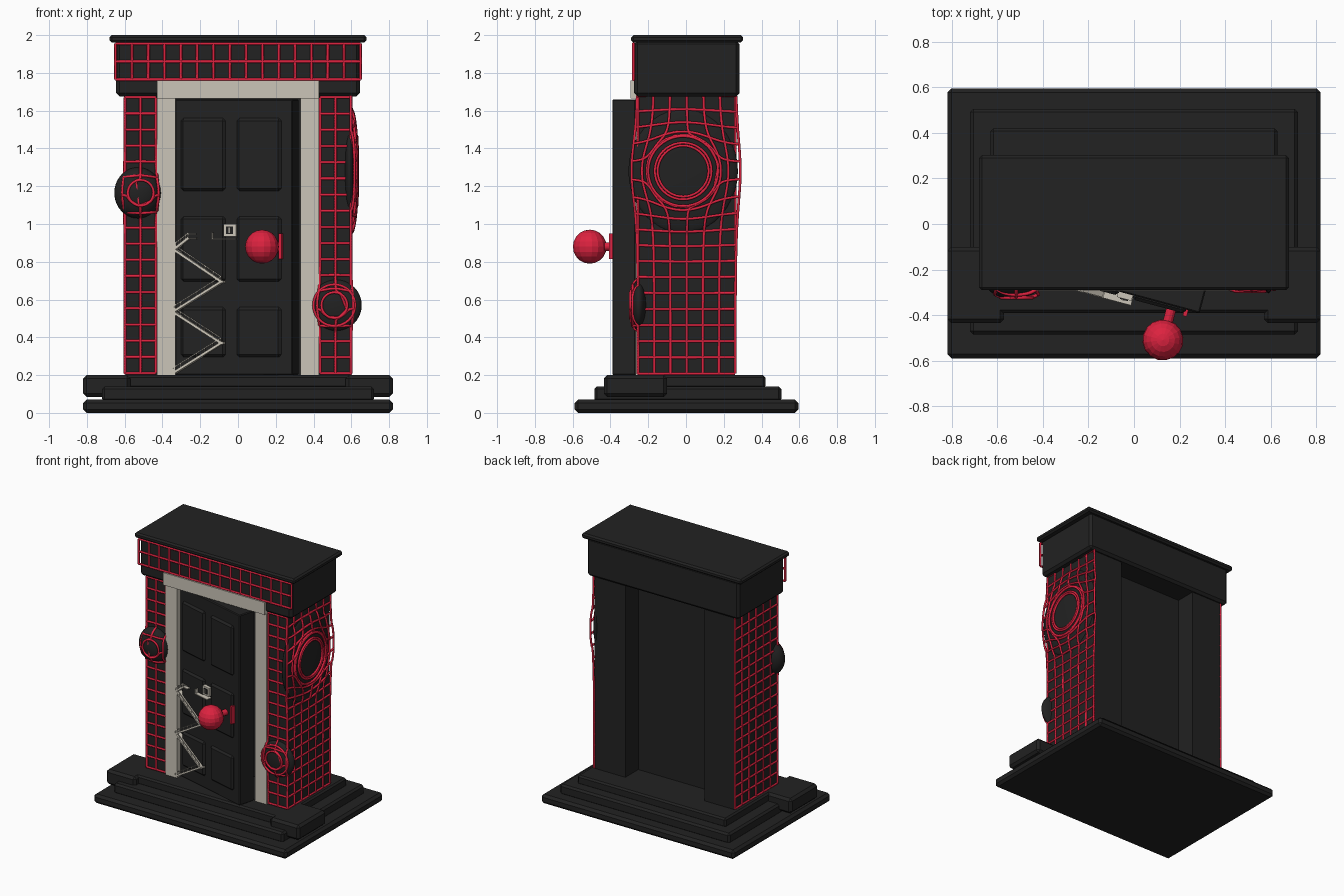
import bpy, bmesh, math
from mathutils import Vector, Matrix

cube = bpy.data.objects.get("Cube")
if cube:
    bpy.data.objects.remove(cube)


def material(name, rgb):
    m = bpy.data.materials.new(name)
    m.use_nodes = True
    m.diffuse_color = (*rgb, 1)
    m.node_tree.nodes["Principled BSDF"].inputs["Base Color"].default_value = (*rgb, 1)
    return m


BLACK = material("charcoal black", (0.016, 0.016, 0.016))
RED = material("crimson red", (0.72, 0.016, 0.05))
CREAM = material("warm cream", (0.6, 0.56, 0.48))

# Door swings about its left edge
DOOR = Matrix.Translation((-0.335, -0.225, 0)) @ Matrix.Rotation(math.radians(-15), 4, 'Z')
WORLD = Matrix.Identity(4)


def finish(name, bm, mat, frame=WORLD, smooth=False):
    bmesh.ops.recalc_face_normals(bm, faces=bm.faces)
    mesh = bpy.data.meshes.new(name)
    for f in bm.faces:
        f.smooth = smooth
    bm.to_mesh(mesh)
    bm.free()
    mesh.materials.append(mat)
    ob = bpy.data.objects.new(name, mesh)
    ob.matrix_world = frame
    bpy.context.collection.objects.link(ob)
    return ob


def box(name, x, y, z, mat, bevel=0, frame=WORLD):
    bm = bmesh.new()
    size = Matrix.Diagonal((x[1] - x[0], y[1] - y[0], z[1] - z[0], 1))
    mid = Matrix.Translation((sum(x) / 2, sum(y) / 2, sum(z) / 2))
    bmesh.ops.create_cube(bm, size=1, matrix=mid @ size)
    ob = finish(name, bm, mat, frame)
    if bevel:
        mod = ob.modifiers.new("Bevel", 'BEVEL')
        mod.width = bevel
        mod.segments = 1
    return ob


def dome(name, centre, radii, mat):
    bm = bmesh.new()
    m = Matrix.Translation(centre) @ Matrix.Diagonal((*radii, 1))
    bmesh.ops.create_uvsphere(bm, u_segments=32, v_segments=20, radius=1, matrix=m)
    return finish(name, bm, mat, smooth=True)


def wires(name, paths, mat, radius):
    """Sweep thin tubes along paths given as (points, closed)."""
    cu = bpy.data.curves.new(name, 'CURVE')
    cu.dimensions = '3D'
    cu.bevel_depth = radius
    cu.bevel_resolution = 1
    cu.use_fill_caps = True
    for pts, closed in paths:
        s = cu.splines.new('POLY')
        s.points.add(len(pts) - 1)
        s.use_cyclic_u = closed
        for p, co in zip(s.points, pts):
            p.co = (*co, 1)
    cu.materials.append(mat)
    ob = bpy.data.objects.new(name, cu)
    bpy.context.collection.objects.link(ob)
    return ob


def spread(a, b, n):
    return [a + (b - a) * i / n for i in range(n + 1)]


def net(name, place, u, v, nu, nv, bulge=None, rings=()):
    """Mortar net; lines are pushed away from the bulge centre and lifted over it."""
    def point(a, b):
        h = 0.004
        if bulge:
            cu, cv, hole, reach, height = bulge
            d = Vector((a - cu, b - cv))
            r = max(d.length, 0.0001)
            far = (r ** 3 + hole ** 3) ** (1 / 3)
            d *= far / r
            a, b = cu + d.x, cv + d.y
            h += height * math.sqrt(max(0, 1 - (far / reach) ** 2))
        return place(a, b, h)
    fine = 6 if bulge else 1
    paths = [([point(a, b) for b in spread(*v, nv * fine)], False) for a in spread(*u, nu)]
    paths += [([point(a, b) for a in spread(*u, nu * fine)], False) for b in spread(*v, nv)]
    for r in rings:
        h = 0.006 + bulge[4] * math.sqrt(max(0, 1 - (r / bulge[3]) ** 2))
        angles = spread(0, math.tau, 40)[:-1]
        paths.append(([place(bulge[0] + r * math.cos(t), bulge[1] + r * math.sin(t), h)
                       for t in angles], True))
    return wires(name, paths, RED, 0.008)


# Stepped base
box("base_slab", (-0.82, 0.82), (-0.59, 0.595), (0, 0.07), BLACK, 0.018)
box("middle_step", (-0.72, 0.72), (-0.485, 0.505), (0.06, 0.14), BLACK, 0.014)
box("top_step", (-0.63, 0.63), (-0.39, 0.42), (0.13, 0.2), BLACK, 0.012)
for side, s in (("left", 1), ("right", -1)):
    box(side + "_step_block", sorted((s * 0.57, s * 0.82)), (-0.435, -0.1),
        (0.085, 0.2), BLACK, 0.018)
    # Pillars and door frame posts
    box(side + "_pillar", sorted((s * 0.335, s * 0.595)), (-0.25, 0.257), (0.2, 1.7), BLACK)
    box(side + "_frame_post", sorted((s * 0.33, s * 0.43)), (-0.268, -0.15),
        (0.2, 1.68), CREAM)

# Recessed back wall, lintel and cap
box("back_wall", (-0.34, 0.34), (0.06, 0.1), (0.2, 1.7), BLACK)
box("frame_head", (-0.43, 0.43), (-0.293, -0.15), (1.665, 1.76), CREAM)
box("lintel", (-0.645, 0.645), (-0.274, 0.284), (1.675, 1.97), BLACK, 0.018)
box("cap", (-0.68, 0.68), (-0.29, 0.302), (1.96, 2.0), BLACK, 0.012)

# Round bulges swelling out of the brickwork
dome("side_bulge", (0.59, -0.015, 1.28), (0.04, 0.29, 0.33), BLACK)
dome("upper_front_bulge", (-0.53, -0.25, 1.165), (0.125, 0.08, 0.135), BLACK)
dome("lower_front_bulge", (0.52, -0.25, 0.57), (0.135, 0.045, 0.135), BLACK)

# Red mortar nets
Z = (0.21, 1.67)
net("left_side_net", lambda a, b, h: (0.593 + h, a, b), (-0.253, 0.26), Z, 6, 17,
    (-0.015, 1.28, 0.19, 0.33, 0.036), (0.135, 0.15, 0.185))
net("right_side_net", lambda a, b, h: (-0.593 - h, a, b), (-0.253, 0.26), Z, 6, 17)


def front(a, b, h):
    return (a, -0.25 - h, b)


net("right_front_net", front, (-0.598, -0.435), Z, 2, 17,
    (-0.515, 1.165, 0.07, 0.13, 0.08), (0.068,))
net("left_front_net", front, (0.435, 0.598), Z, 2, 17,
    (0.51, 0.57, 0.07, 0.135, 0.045), (0.068, 0.11))
net("lintel_net", lambda a, b, h: (a, -0.274 - h, b), (-0.648, 0.648), (1.765, 1.955), 15, 2)

# Door leaf with six raised panels
box("door", (0, 0.645), (0, 0.13), (0.2, 1.66), BLACK, 0.006, DOOR)
for col in ((0.036, 0.28), (0.342, 0.586)):
    for row in ((0.295, 0.56), (0.695, 1.04), (1.175, 1.56)):
        box("door_panel", col, (-0.018, 0.01), row, BLACK, 0.016, DOOR)

# Knob, stem and back plate
bm = bmesh.new()
bmesh.ops.create_uvsphere(bm, u_segments=16, v_segments=10, radius=0.09,
                          matrix=Matrix.Translation((0.52, -0.155, 0.88)))
finish("door_knob", bm, RED, DOOR)
bm = bmesh.new()
bmesh.ops.create_cone(bm, cap_ends=True, segments=12, radius1=0.022, radius2=0.022, depth=0.1,
                      matrix=Matrix.Translation((0.52, -0.05, 0.88))
                      @ Matrix.Rotation(math.pi / 2, 4, 'X'))
finish("knob_stem", bm, RED, DOOR)
box("lock_plate", (0.576, 0.594), (-0.03, 0), (0.815, 0.95), RED, 0, DOOR)

# Tiny cream shutter plate and shelf
box("small_plate", (0.275, 0.342), (-0.025, 0), (0.935, 1.0), CREAM, 0, DOOR)
box("small_plate_recess", (0.29, 0.327), (-0.03, -0.025), (0.948, 0.987), BLACK, 0, DOOR)
box("small_plate_slot", (0.304, 0.313), (-0.034, -0.03), (0.953, 0.982), CREAM, 0, DOOR)
box("shelf", (0.215, 0.345), (-0.045, 0), (0.917, 0.923), CREAM, 0, DOOR)
box("shelf_post", (0.213, 0.219), (-0.045, -0.02), (0.917, 0.955), CREAM, 0, DOOR)


# Miniature zigzag staircase climbing the door
def beam(name, p, q, width, depth):
    d = Vector((q[0] - p[0], 0, q[1] - p[1]))
    turn = Matrix.Translation((p[0], 0, p[1])) @ Matrix.Rotation(
        -math.atan2(d.z, d.x), 4, 'Y')
    return box(name, (0, d.length), depth, (-width / 2, width / 2), CREAM, 0, DOOR @ turn)


turns = [(0.0, 0.21), (0.265, 0.37), (0.0, 0.535), (0.265, 0.695), (0.005, 0.865), (0.085, 0.925)]
for p, q in zip(turns, turns[1:]):
    beam("stair_flight", p, q, 0.013, (-0.045, 0))
    lift = 0.027
    beam("stair_rail", (p[0], p[1] + lift), (q[0], q[1] + lift), 0.005, (-0.045, -0.04))
    for t in spread(0, 1, 6):
        x, z = p[0] + (q[0] - p[0]) * t, p[1] + (q[1] - p[1]) * t
        box("rail_post", (x - 0.002, x + 0.002), (-0.045, -0.041), (z, z + lift),
            CREAM, 0, DOOR)
for x, z in turns[1:-1]:
    box("stair_landing", (x - 0.012, x + 0.012), (-0.045, 0), (z - 0.007, z + 0.007),
        CREAM, 0, DOOR)
box("top_landing", (0.07, 0.13), (-0.045, 0), (0.92, 0.927), CREAM, 0, DOOR)
box("top_landing_rail", (0.07, 0.13), (-0.045, -0.04), (0.945, 0.95), CREAM, 0, DOOR)
